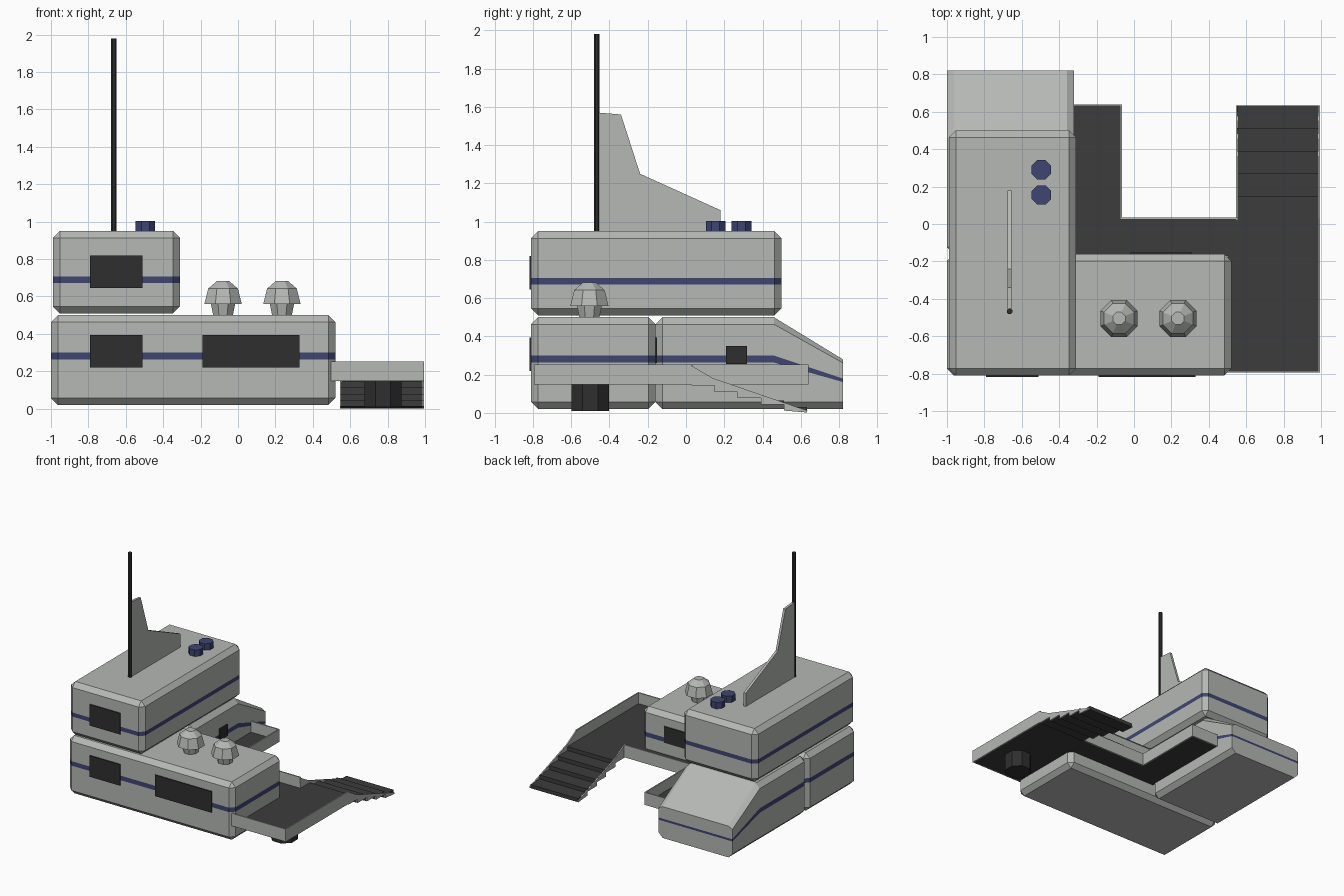
import bpy, bmesh, math
from mathutils import Vector

if "Cube" in bpy.data.objects:
    bpy.data.objects.remove(bpy.data.objects["Cube"])


def material(name, r, g, b):
    m = bpy.data.materials.new(name)
    m.use_nodes = True
    m.diffuse_color = (r, g, b, 1)
    m.node_tree.nodes["Principled BSDF"].inputs["Base Color"].default_value = (r, g, b, 1)
    return m


GREY = material("light grey", 0.46, 0.48, 0.46)
BLUE = material("navy blue", 0.05, 0.06, 0.17)
DARK = material("dark floor", 0.045, 0.045, 0.045)
GLASS = material("black glass", 0.028, 0.028, 0.028)


def finish(name, bm, *mats):
    bmesh.ops.recalc_face_normals(bm, faces=bm.faces)
    mesh = bpy.data.meshes.new(name)
    bm.to_mesh(mesh)
    bm.free()
    for m in mats:
        mesh.materials.append(m)
    ob = bpy.data.objects.new(name, mesh)
    bpy.context.collection.objects.link(ob)
    return ob


def box_bm(lo, hi):
    bm = bmesh.new()
    bmesh.ops.create_cube(bm, size=1)
    for v in bm.verts:
        v.co = Vector([l + (c + 0.5) * (h - l) for l, h, c in zip(lo, hi, v.co)])
    return bm


def box(name, lo, hi, mat):
    return finish(name, box_bm(lo, hi), mat)


def cut(bm, co, no, clear=False):
    geom = bm.verts[:] + bm.edges[:] + bm.faces[:]
    res = bmesh.ops.bisect_plane(bm, geom=geom, plane_co=co, plane_no=no, clear_outer=clear)
    if clear:
        edges = [e for e in res["geom_cut"] if isinstance(e, bmesh.types.BMEdge)]
        bmesh.ops.contextual_create(bm, geom=edges)


def hull(name, lo, hi, stripe, slope=None):
    """Chamfered block with a painted band; slope = (start y, end y) of a lowered tail."""
    bm = box_bm(lo, hi)
    bmesh.ops.bevel(bm, geom=bm.edges[:], offset=0.037, segments=1, affect='EDGES')
    if slope:
        cut(bm, (0, slope[1], 0), (0, 1, 0), True)
        cut(bm, (0, slope[0], 0), (0, 1, 0))
    for z in stripe:
        cut(bm, (0, 0, z), (0, 0, 1))
    for f in bm.faces:
        f.material_index = int(stripe[0] < f.calc_center_median().z < stripe[1]
                               and abs(f.normal.z) < 0.5)
    if slope:
        for v in bm.verts:
            if v.co.y > slope[0] + 0.01 and v.co.z > 0.06:
                v.co.z = 0.06 + (v.co.z - 0.06) * 0.5
    return finish(name, bm, GREY, BLUE)


def prism(name, pts, axis, lo, hi, mat):
    """Extrude a flat outline along x or z."""
    bm = bmesh.new()
    place = (lambda p: (lo, p[0], p[1])) if axis == 'x' else (lambda p: (p[0], p[1], lo))
    face = bm.faces.new([bm.verts.new(place(p)) for p in pts])
    res = bmesh.ops.extrude_face_region(bm, geom=[face])
    d = Vector((hi - lo, 0, 0)) if axis == 'x' else Vector((0, 0, hi - lo))
    for v in res["geom"]:
        if isinstance(v, bmesh.types.BMVert):
            v.co += d
    return finish(name, bm, mat)


def turned(name, x, y, rings, mat, sides=8):
    """Faceted stack of (radius, z) rings, capped at both ends."""
    bm = bmesh.new()
    loops = []
    for r, z in rings:
        angles = [math.tau * (i + 0.5) / sides for i in range(sides)]
        loops.append([bm.verts.new((x + r * math.cos(a), y + r * math.sin(a), z)) for a in angles])
    for a, b in zip(loops, loops[1:]):
        for i in range(sides):
            j = (i + 1) % sides
            bm.faces.new((a[i], a[j], b[j], b[i]))
    bm.faces.new(loops[0])
    bm.faces.new(loops[-1])
    return finish(name, bm, mat)


# Main building blocks
hull("lower_front_block", (-1, -0.81, 0.02), (0.52, -0.16, 0.5), (0.263, 0.3))
hull("lower_back_block", (-1, -0.16, 0.02), (-0.322, 0.92, 0.5), (0.263, 0.3), (0.46, 0.82))
hull("upper_block", (-0.99, -0.81, 0.51), (-0.31, 0.5, 0.95), (0.672, 0.706))

# Windows
for name, x0, x1, z0 in (("upper_window", -0.79, -0.51, 0.645),
                         ("lower_window", -0.79, -0.51, 0.22),
                         ("wide_window", -0.19, 0.33, 0.22)):
    box(name, (x0, -0.819, z0), (x1, -0.8095, z0 + 0.175), GLASS)
box("rear_window", (-0.02, -0.161, 0.26), (0.31, -0.152, 0.395), GLASS)
box("side_window", (-0.323, 0.21, 0.255), (-0.314, 0.32, 0.35), GLASS)

# Roof fin, mast, stacks and vents
prism("roof_fin", [(-0.46, 0.94), (-0.46, 1.57), (-0.34, 1.56), (-0.24, 1.25),
                   (0.18, 1.06), (0.18, 0.94)], 'x', -0.675, -0.655, GREY)
turned("mast", -0.665, -0.467, [(0.016, 0.94), (0.016, 1.98)], GLASS)
for y in (0.155, 0.29):
    turned("roof_stack", -0.495, y, [(0.056, 0.94), (0.056, 1.003)], BLUE)
for x in (-0.08, 0.235):
    turned("roof_vent", x, -0.505, [(0.055, 0.49), (0.07, 0.56), (0.108, 0.56),
                                    (0.086, 0.642), (0.036, 0.682)], GREY)

# Deck and its parapets
prism("deck_floor", [(0.5, -0.785), (0.985, -0.785), (0.985, 0.03), (-0.07, 0.03),
                     (-0.07, 0.635), (-0.33, 0.635), (-0.33, -0.17), (0.5, -0.17)],
      'z', 0.15, 0.162, DARK)
T = 0.005
for name, a, b in (("front_parapet", (0.49, -0.79), (0.99, -0.79)),
                   ("outer_parapet", (0.99, -0.79), (0.99, 0.025)),
                   ("middle_parapet", (-0.07, 0.03), (0.55, 0.03)),
                   ("walkway_parapet", (-0.07, 0.03), (-0.07, 0.635)),
                   ("end_parapet", (-0.33, 0.635), (-0.07, 0.635))):
    box(name, (a[0] - T, a[1] - T, 0.148), (b[0] + T, b[1] + T, 0.252), GREY)

# Stairs: stepped slab with tapering side walls
STEPS, RUN, RISE = 5, 0.121, 0.0325
treads, under = [], []
for i in range(STEPS):
    y, z = 0.028 + i * RUN, 0.162 - i * RISE
    treads += [(y, z), (y + RUN, z)]
    under += [(y, z - 0.02), (y + RUN, z - 0.02)]
under[-1] = (under[-1][0], 0.002)
under[-2] = (under[-2][0], 0.012)
prism("stairs", treads + under[::-1], 'x', 0.552, 0.986, DARK)
rail = [(0.02, 0.252), (0.14, 0.182), (0.634, 0.012)]
for x in (0.55, 0.99):
    prism("stair_side", rail + under[::-1], 'x', x - T, x + T, GREY)

# Support under the deck
turned("deck_support", 0.775, -0.5, [(0.106, 0.01), (0.106, 0.152)], GLASS)
